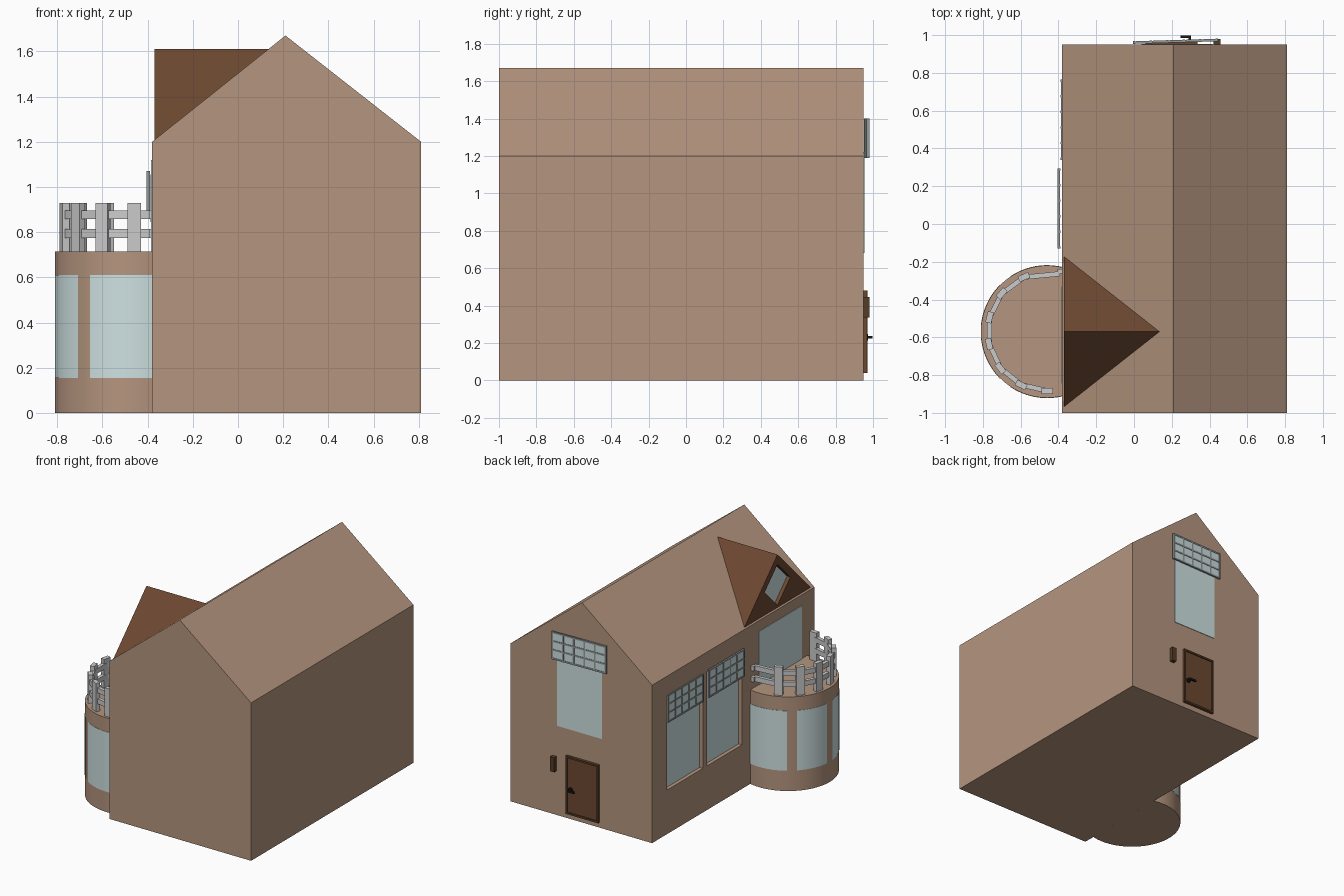
import bpy, bmesh
from math import sin, cos, radians, sqrt
from mathutils import Vector, Matrix

if "Cube" in bpy.data.objects:
    bpy.data.objects.remove(bpy.data.objects["Cube"])


def material(name, r, g, b):
    m = bpy.data.materials.new(name)
    m.diffuse_color = (r, g, b, 1)
    m.use_nodes = True
    m.node_tree.nodes["Principled BSDF"].inputs["Base Color"].default_value = m.diffuse_color
    return m


WALL = material("wall_brown", 0.46, 0.30, 0.21)
ROOF = material("dark_wood", 0.15, 0.065, 0.03)
DOOR = material("door_wood", 0.09, 0.045, 0.02)
GLASS = material("pale_glass", 0.62, 0.75, 0.75)
BAR = material("bar_grey", 0.30, 0.33, 0.33)
BLACK = material("black_metal", 0.01, 0.01, 0.01)


def finish(name, bm, mat=None, smooth=False):
    bmesh.ops.recalc_face_normals(bm, faces=bm.faces)
    me = bpy.data.meshes.new(name)
    bm.to_mesh(me)
    bm.free()
    ob = bpy.data.objects.new(name, me)
    bpy.context.collection.objects.link(ob)
    if mat:
        me.materials.append(mat)
    if smooth:
        activate(ob)
        bpy.ops.object.shade_smooth_by_angle(angle=radians(30))
    return ob


def activate(ob):
    bpy.ops.object.select_all(action='DESELECT')
    ob.select_set(True)
    bpy.context.view_layer.objects.active = ob


def prism(name, pts, vec, mat=None, smooth=False):
    bm = bmesh.new()
    face = bm.faces.new([bm.verts.new(p) for p in pts])
    ext = bmesh.ops.extrude_face_region(bm, geom=[face])["geom"]
    bmesh.ops.translate(bm, vec=vec, verts=[v for v in ext if isinstance(v, bmesh.types.BMVert)])
    return finish(name, bm, mat, smooth)


def add_box(bm, lo, hi, rot=None):
    lo, hi = Vector(lo), Vector(hi)
    m = Matrix.Translation((lo + hi) / 2) @ Matrix.Diagonal((*(hi - lo), 1))
    bmesh.ops.create_cube(bm, size=1, matrix=(rot @ m) if rot else m)


def box(name, lo, hi, mat=None):
    bm = bmesh.new()
    add_box(bm, lo, hi)
    return finish(name, bm, mat)


def cut(ob, cutter):
    mod = ob.modifiers.new("opening", 'BOOLEAN')
    mod.operation, mod.object, mod.solver = 'DIFFERENCE', cutter, 'EXACT'
    activate(ob)
    bpy.ops.object.modifier_apply(modifier=mod.name)
    bpy.data.objects.remove(cutter)


# House body with pitched roof
house = prism("house_body", [(-.38, -1, 0), (.81, -1, 0), (.81, -1, 1.2), (.21, -1, 1.67), (-.38, -1, 1.2)],
              (0, 1.95, 0), WALL)

# Round bay
CX, CY, R = -.46, -.57, .35


def arc(r, a0, a1, z, n):
    return [(CX + r * cos(radians(a0 + (a1 - a0) * i / n)), CY + r * sin(radians(a0 + (a1 - a0) * i / n)), z)
            for i in range(n + 1)]


prism("round_bay", arc(R, 76.8, 283.2, 0, 48), (0, 0, .715), WALL, True)
for i, (a0, a1) in enumerate([(77, 123.5), (135, 174.5), (185.5, 225), (236.5, 283)]):
    prism(f"bay_window_{i}", arc(R + .002, a0, a1, .155, 12) + arc(R - .004, a1, a0, .155, 12),
          (0, 0, .455), GLASS, True)

# Balcony railing: posts and straight planks between them
bm = bmesh.new()
angles = [270, 244, 218, 192, 166, 140, 113]
for a in angles:
    rot = Matrix.Translation((CX, CY, 0)) @ Matrix.Rotation(radians(a), 4, 'Z')
    add_box(bm, (.298, -.03, .71), (.33, .03, .93), rot)
stops = angles + [78]
for a, b in zip(stops, stops[1:]):
    half = .312 * sin(radians((a - b) / 2)) + .004
    mid = .31 * cos(radians((a - b) / 2))
    rot = Matrix.Translation((CX, CY, 0)) @ Matrix.Rotation(radians((a + b) / 2), 4, 'Z')
    for z in (.775, .858):
        add_box(bm, (mid - .01, -half, z), (mid + .016, half, z + .038), rot)
for z in (.775, .858):
    add_box(bm, (-.405, -.263, z), (-.38, -.237, z + .038))
finish("balcony_railing", bm)

# Balcony door glass
box("balcony_glass", (-.384, -.845, .715), (-.37, -.33, 1.12), GLASS)

# Dormer: vertical gable running back into the roof slope
bm = bmesh.new()
A, B, C, D = [bm.verts.new(p) for p in [(-.37, -.97, 1.205), (-.37, -.17, 1.205), (-.37, -.57, 1.61), (.135, -.57, 1.61)]]
for f in [(A, B, C), (A, C, D), (B, C, D), (A, B, D)]:
    bm.faces.new(f)
dormer = finish("dormer_roof", bm, ROOF)


def diamond(x, d):
    return [(x, -.57 + d, 1.38), (x, -.57, 1.38 + d), (x, -.57 - d, 1.38), (x, -.57, 1.38 - d)]


cut(dormer, prism("diamond_cutter", diamond(-.42, .155), (.08, 0, 0)))
prism("dormer_window", diamond(-.345, .15), (.01, 0, 0), GLASS)


# Barred window grilles, built in a local frame: width along x, thickness along y
def grille(name, w, h, mat4):
    t = .012
    bm = bmesh.new()
    for i in range(6):
        x = (w - t) * i / 5
        add_box(bm, (x, 0, 0), (x + t, .015, h), mat4)
    for i in range(4):
        z = (h - t) * i / 3
        add_box(bm, (0, .001, z), (w, .014, z + t), mat4)
    finish(name, bm, BAR)
    bm = bmesh.new()
    add_box(bm, (.004, .004, .004), (w - .004, .011, h - .004), mat4)
    finish(name + "_glass", bm, GLASS)


# Two recessed side windows with grilles
for i, (y0, y1, x) in enumerate([(.34, .77, -.373), (-.13, .29, -.39)]):
    cut(house, box("window_cutter", (-.45, y0, .335), (-.345, y1, 1.05)))
    box(f"side_window_{i}", (-.352, y0 - .005, .33), (-.34, y1 + .005, 1.055), GLASS)
    grille(f"side_grille_{i}", .425, .21,
           Matrix.Translation((x, y0, .86 - .015 * (i == 0))) @ Matrix.Rotation(radians(90), 4, 'Z'))

# Back window with slightly turned grille
box("back_window", (.04, .94, .68), (.415, .954, 1.22), GLASS)
grille("back_grille", .45, .21, Matrix.Translation((-.005, .953, 1.19)) @ Matrix.Rotation(radians(1.7), 4, 'Z'))

# Back door: panel inside a raised frame
box("door_panel", (.06, .945, .04), (.335, .962, .48), ROOF)
bm = bmesh.new()
for lo, hi in [((.06, .04), (.074, .48)), ((.321, .04), (.335, .48)), ((.074, .04), (.321, .054)), ((.074, .466), (.321, .48))]:
    add_box(bm, (lo[0], .945, lo[1]), (hi[0], .97, hi[1]))
finish("door_frame", bm, DOOR)

# Door handle: round plate, stem and lever
bm = bmesh.new()
for r, y0, y1 in [(.018, .96, .972), (.007, .97, .995)]:
    bmesh.ops.create_cone(bm, cap_ends=True, segments=20, radius1=r, radius2=r, depth=y1 - y0,
                          matrix=Matrix.Translation((.295, (y0 + y1) / 2, .23)) @ Matrix.Rotation(radians(90), 4, 'X'))
add_box(bm, (.245, .986, .223), (.302, .998, .237))
finish("door_handle", bm, BLACK, True)

# Wall box beside the door
box("wall_box", (.422, .945, .335), (.457, .98, .445), DOOR)
